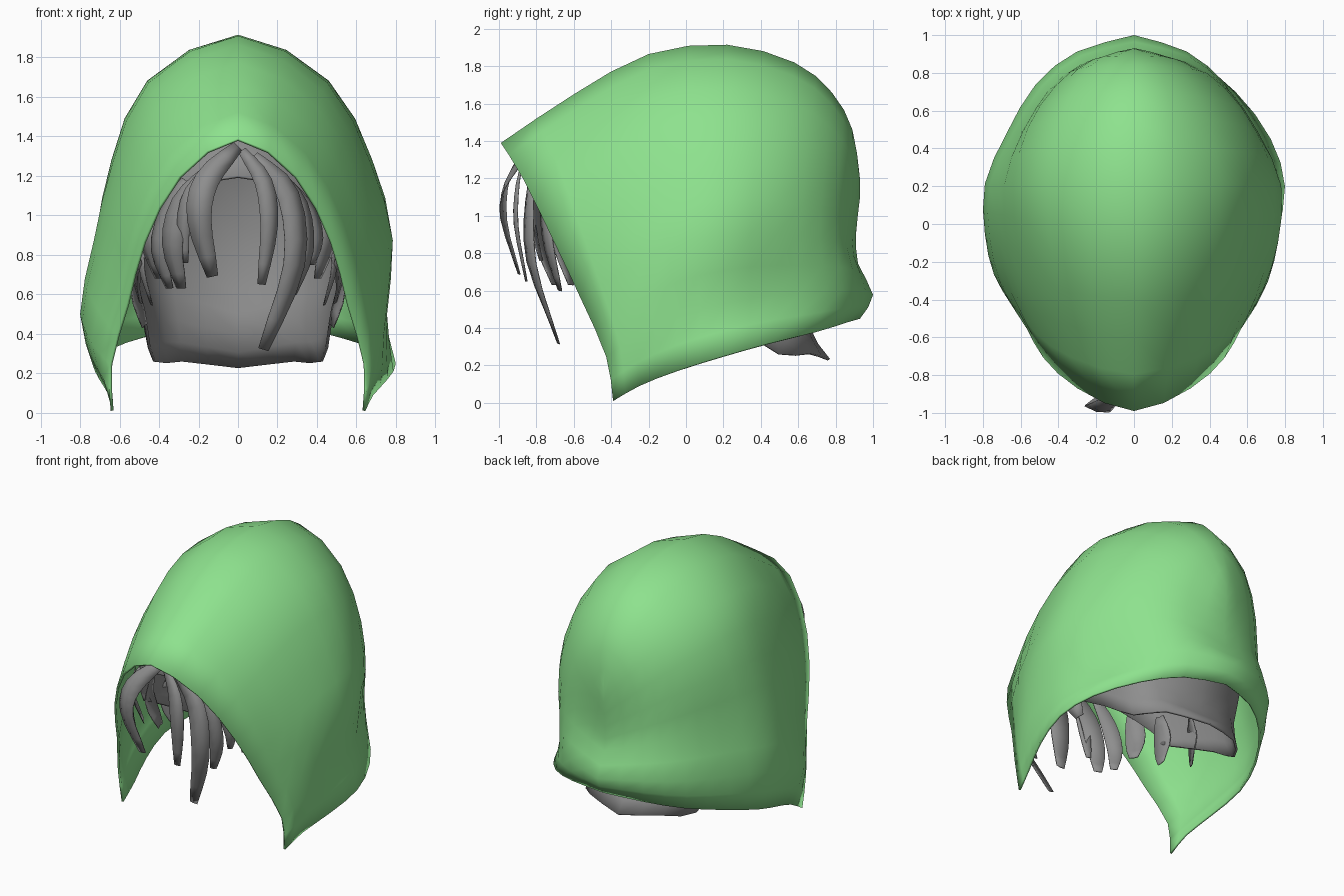
import bpy, bmesh, math
from mathutils import Vector

if "Cube" in bpy.data.objects:
    bpy.data.objects.remove(bpy.data.objects["Cube"])


def material(name, rgb):
    m = bpy.data.materials.new(name)
    m.diffuse_color = (*rgb, 1)
    m.use_nodes = True
    m.node_tree.nodes["Principled BSDF"].inputs["Base Color"].default_value = m.diffuse_color
    return m


GREEN = material("cloth green", (0.27, 0.76, 0.27))
GREY = material("hair grey", (0.27, 0.27, 0.27))


def spline(pts, steps):
    """Smooth curve through points, sampled evenly."""
    p = [Vector(q) for q in pts]
    p = [2 * p[0] - p[1]] + p + [2 * p[-1] - p[-2]]
    out = []
    for i in range(1, len(p) - 2):
        a, b, c, d = p[i - 1:i + 3]
        for k in range(steps):
            t = k / steps
            out.append(0.5 * (2 * b + (c - a) * t + (2 * a - 5 * b + 4 * c - d) * t * t
                              + (3 * b - a - 3 * c + d) * t ** 3))
    return out + [p[-2]]


def grid_object(name, rows, mat, thickness):
    """Skin a grid of points and thicken it inward."""
    bm = bmesh.new()
    vs = [[bm.verts.new(p) for p in r] for r in rows]
    for r0, r1 in zip(vs, vs[1:]):
        for i in range(len(r0) - 1):
            bm.faces.new((r0[i], r0[i + 1], r1[i + 1], r1[i]))
    bmesh.ops.remove_doubles(bm, verts=bm.verts, dist=0.002)
    bmesh.ops.dissolve_degenerate(bm, edges=bm.edges, dist=0.0005)
    me = bpy.data.meshes.new(name)
    bm.to_mesh(me)
    bm.free()
    me.materials.append(mat)
    ob = bpy.data.objects.new(name, me)
    bpy.context.collection.objects.link(ob)
    sol = ob.modifiers.new("thickness", "SOLIDIFY")
    sol.thickness = thickness
    sol.offset = -1
    bpy.ops.object.select_all(action='DESELECT')
    ob.select_set(True)
    bpy.context.view_layer.objects.active = ob
    bpy.ops.object.shade_smooth_by_angle(angle=math.radians(50))
    return ob


def arch_shell(name, stations, bump, skew, mat, thickness):
    """Loft arches from the front opening to the centre of the back.
    station: crown y z, four half widths going down, hem x y z.
    bump pushes the back outward; skew widens the right and narrows the left."""
    zf = (0, .14, .38, .61, .83, 1)
    yf = (0, .2, .47, .72, .94, 1)
    arches = []
    last = len(stations) - 1
    for n, (cy, cz, x1, x2, x3, x4, hx, hy, hz) in enumerate(stations):
        w = (n / last) ** 2
        s = math.sin(math.pi * n / last)
        half = [(x, cy + (hy - cy) * f + b * w, cz + (hz - cz) * g, k * s)
                for x, f, g, b, k in zip((0, x1, x2, x3, x4, hx), yf, zf, bump, skew)]
        left = [(k - x, y, z) for x, y, z, k in reversed(half[1:])]
        right = [(x + k, y, z) for x, y, z, k in half]
        arches.append(spline(left + right, 2))
    columns = [spline(c, 2) for c in zip(*arches)]
    return grid_object(name, columns[::-1], mat, thickness)


# Hood
arch_shell("hood", [
    (-.99, 1.39, .30, .48, .565, .65, .645, -.39, .01),
    (-.60, 1.65, .38, .575, .67, .73, .67, -.25, .09),
    (-.20, 1.865, .43, .63, .74, .77, .73, -.05, .17),
    (.22, 1.915, .46, .66, .75, .765, .765, .20, .25),
    (.58, 1.82, .39, .58, .63, .65, .69, .45, .32),
    (.78, 1.66, .29, .43, .47, .50, .51, .70, .38),
    (.89, 1.46, .17, .25, .27, .29, .28, .86, .43),
    (.93, 1.20, 0, 0, 0, 0, 0, .93, .45),
], (0, 0, -.02, -.01, .07, 0), (0, 0, .02, .03, -.025, .035), GREEN, 0.015)

# Hair cap inside the hood, flaring out at the nape
arch_shell("hair_cap", [
    (-.74, 1.20, .26, .40, .47, .51, .50, -.35, .75),
    (-.45, 1.50, .32, .50, .55, .55, .51, -.10, .62),
    (0, 1.72, .36, .53, .56, .52, .47, .25, .42),
    (.38, 1.66, .33, .48, .50, .44, .43, .50, .26),
    (.60, 1.45, .22, .32, .34, .31, .29, .67, .265),
    (.70, 1.20, 0, 0, 0, 0, 0, .77, .235),
], (0, .02, .02, -.03, -.10, 0), (0,) * 6, GREY, 0.015)


def lock(name, path, width):
    """Tapered curved strand, slightly arched across its width."""
    pts = spline(path, 3)
    n = len(pts) - 1
    rows = []
    for i, p in enumerate(pts):
        tan = (pts[min(i + 1, n)] - pts[max(i - 1, 0)]).normalized()
        out = Vector((p.x, p.y + .2, 0)).normalized()
        side = tan.cross(out).normalized()
        t = i / n
        w = width * (0.42 + 2.2 * t * (1 - t)) / 2
        rows.append([p - side * w - out * w * .2, p, p + side * w - out * w * .2])
    return grid_object(name, rows, GREY, 0.006)


# Fringe strands
fringe = [
    ([(0, -.86, 1.35), (-.16, -.97, 1.18), (-.20, -.99, .98), (-.13, -.90, .69)], .14),
    ([(.02, -.86, 1.33), (.13, -.91, 1.17), (.16, -.92, .95), (.12, -.86, .65)], .10),
    ([(.08, -.83, 1.30), (.26, -.85, 1.1), (.29, -.84, .75), (.13, -.69, .32)], .13),
    ([(-.14, -.81, 1.24), (-.29, -.81, 1.06), (-.34, -.79, .85), (-.29, -.71, .63)], .13),
    ([(-.12, -.80, 1.26), (-.24, -.84, 1.12), (-.28, -.83, .95), (-.27, -.78, .76)], .08),
    ([(-.27, -.72, 1.18), (-.37, -.70, 1.0), (-.41, -.68, .82), (-.35, -.62, .63)], .11),
    ([(.20, -.77, 1.22), (.32, -.77, 1.05), (.35, -.74, .82), (.28, -.68, .6)], .10),
    ([(.27, -.72, 1.16), (.37, -.70, 1.02), (.41, -.67, .88), (.38, -.63, .75)], .08),
]
for k, (path, width) in enumerate(fringe):
    lock(f"fringe_strand_{k + 1}", path, width)

# Mirrored side strands
for sx, word in ((-1, "left"), (1, "right")):
    for k, (y, z) in enumerate(((-.54, .68), (-.30, .55), (-.03, .44))):
        x = .44 + .035 * k
        lock(f"{word}_side_strand_{k + 1}",
             [(sx * x, y, z + .38), (sx * (x + .03), y, z + .2), (sx * (x - .03), y + .05, z)], .14)
